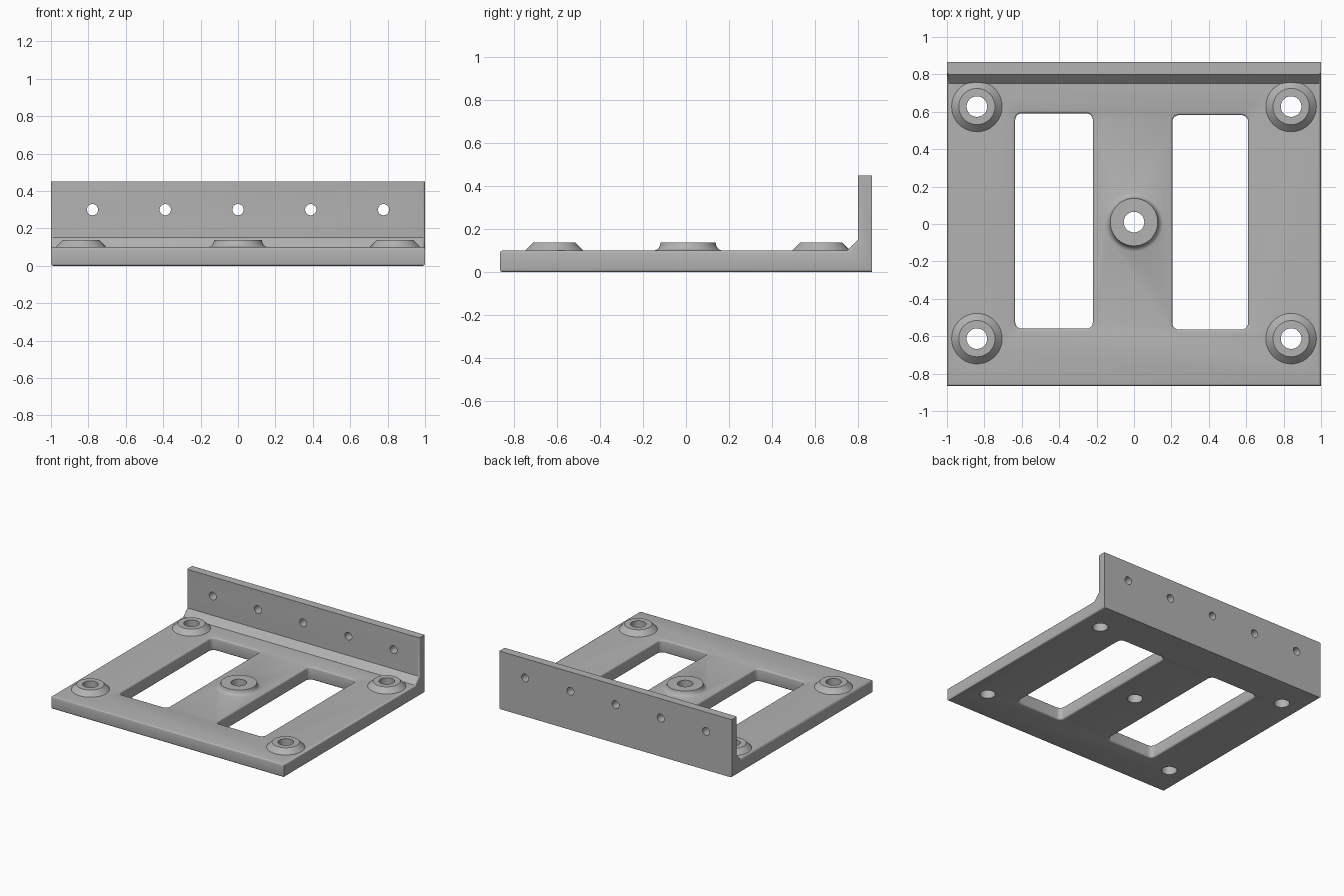
import bpy, bmesh
from math import cos, sin, pi, radians

cube = bpy.data.objects.get("Cube")
if cube:
    bpy.data.objects.remove(cube, do_unlink=True)

grey = bpy.data.materials.new("light grey")
grey.use_nodes = True
colour = (0.45, 0.45, 0.45, 1)
grey.diffuse_color = colour
grey.node_tree.nodes["Principled BSDF"].inputs["Base Color"].default_value = colour

THICK = 0.1
ROUND = 0.012


def make(name, bm):
    bmesh.ops.recalc_face_normals(bm, faces=bm.faces)
    mesh = bpy.data.meshes.new(name)
    bm.to_mesh(mesh)
    bm.free()
    mesh.materials.append(grey)
    obj = bpy.data.objects.new(name, mesh)
    bpy.context.collection.objects.link(obj)
    return obj


def loft(name, rings):
    """Closed solid through rings of equal point count."""
    bm = bmesh.new()
    loops = [[bm.verts.new(p) for p in ring] for ring in rings]
    for a, b in zip(loops, loops[1:]):
        for i in range(len(a)):
            j = (i + 1) % len(a)
            bm.faces.new((a[i], a[j], b[j], b[i]))
    bm.faces.new(loops[0])
    bm.faces.new(loops[-1])
    return make(name, bm)


def lathe(name, x, y, profile, n=48):
    return loft(name, [[(x + r * cos(2 * pi * i / n), y + r * sin(2 * pi * i / n), z)
                        for i in range(n)] for r, z in profile])


def combine(tool, operation):
    mod = bracket.modifiers.new(tool.name, "BOOLEAN")
    mod.operation = operation
    mod.solver = "EXACT"
    mod.object = tool
    bpy.context.view_layer.objects.active = bracket
    bpy.ops.object.modifier_apply(modifier=mod.name)
    bpy.data.objects.remove(tool, do_unlink=True)


# Base plate, back flange and corner gusset from one L profile
profile = [(-0.865, 0), (0.865, 0), (0.865, 0.45), (0.8, 0.45),
           (0.8, 0.15), (0.75, THICK), (-0.865, THICK)]
bracket = loft("mounting_bracket", [[(x, y, z) for y, z in profile] for x in (-1, 1)])

# Rounded front and side edges of the plate
bm = bmesh.new()
bm.from_mesh(bracket.data)
soft = []
for e in bm.edges:
    a, b = (v.co for v in e.verts)
    mid = (a + b) / 2
    along_x = abs(a.x - b.x) > 1
    if along_x and mid.y < -0.8:
        soft.append(e)
    elif not along_x and -0.8 < mid.y < 0.81 and mid.z < 0.44:
        soft.append(e)
bmesh.ops.bevel(bm, geom=soft, offset=ROUND, segments=3, profile=0.5, affect="EDGES")
bmesh.ops.recalc_face_normals(bm, faces=bm.faces)
bm.to_mesh(bracket.data)
bm.free()

# Raised bosses: four conical at the corners, one filleted in the middle
corners = [(x, y) for x in (-0.84, 0.84) for y in (-0.613, 0.628)]
middle = (0, 0.01)
for x, y in corners:
    combine(lathe("corner_boss", x, y, [(0.135, 0.05), (0.135, THICK), (0.097, 0.138)]), "UNION")
combine(lathe("middle_boss", *middle,
              [(0.157, 0.05), (0.157, THICK), (0.146, 0.104), (0.137, 0.112),
               (0.131, 0.123), (0.127, 0.138)]), "UNION")

# Screw holes through the bosses
for x, y in corners + [middle]:
    combine(lathe("boss_hole", x, y, [(0.055, -0.1), (0.055, 0.2)]), "DIFFERENCE")

# Row of holes through the flange
for k in range(-2, 3):
    rings = [[(k * 0.389 + 0.03 * cos(2 * pi * i / 32), y, 0.3 + 0.03 * sin(2 * pi * i / 32))
              for i in range(32)] for y in (0.7, 1)]
    combine(loft("flange_hole", rings), "DIFFERENCE")


def slot_ring(x0, x1, y0, y1, z, out, r=0.035, n=6):
    pts = []
    for q, (cx, cy) in enumerate([(x1 - r, y1 - r), (x0 + r, y1 - r),
                                  (x0 + r, y0 + r), (x1 - r, y0 + r)]):
        for i in range(n + 1):
            a = (q + i / n) * pi / 2
            pts.append((cx + (r + out) * cos(a), cy + (r + out) * sin(a), z))
    return pts


# Two long slots with rounded rims
flare = [(ROUND * sin(a), ROUND * (1 - cos(a))) for a in (0, pi / 6, pi / 3, pi / 2)]
levels = [(-0.05, ROUND)]
levels += [(ROUND - dz, out) for dz, out in reversed(flare)]
levels += [(THICK - ROUND + dz, out) for dz, out in flare]
levels += [(0.2, ROUND)]
for box in [(-0.635, -0.22, -0.56, 0.592), (0.205, 0.61, -0.564, 0.582)]:
    combine(loft("slot", [slot_ring(*box, z, out) for z, out in levels]), "DIFFERENCE")

# Smooth rounded surfaces, crisp flat ones
bpy.ops.object.select_all(action="DESELECT")
bracket.select_set(True)
bpy.context.view_layer.objects.active = bracket
bpy.ops.object.shade_smooth_by_angle(angle=radians(32))
